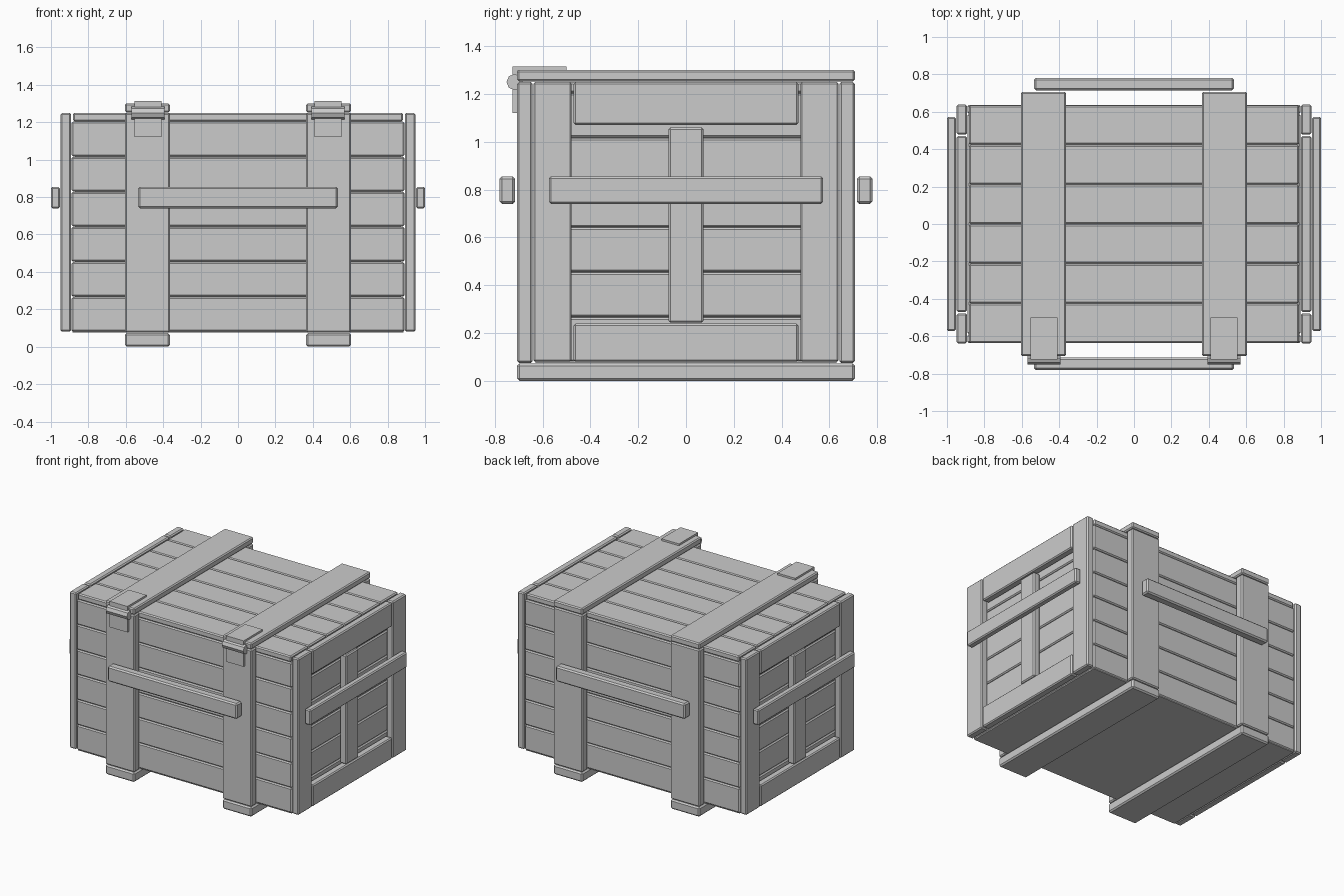
import bpy, math

if "Cube" in bpy.data.objects:
    bpy.data.objects.remove(bpy.data.objects["Cube"])


def box(name, x, y, z, bevel=0.008):
    """Bevelled board spanning the (min, max) ranges x, y, z."""
    bpy.ops.mesh.primitive_cube_add(size=1)
    ob = bpy.context.object
    ob.name = name
    for v in ob.data.vertices:
        for i, (a, b) in enumerate((x, y, z)):
            v.co[i] = a if v.co[i] < 0 else b
    if bevel:
        m = ob.modifiers.new("Bevel", 'BEVEL')
        m.width = bevel
        m.segments = 1
    return ob


def span(s, a, b):
    """Range a..b mirrored to side s."""
    return (a, b) if s > 0 else (-b, -a)


# closed core behind the plank seams, with a plain floor
box("crate_core", (-0.872, 0.872), (-0.62, 0.62), (0.09, 1.235), 0)
box("floor_panel", (-0.885, 0.885), (-0.63, 0.63), (0.075, 0.10), 0)

# wall planks, six rows
row = 1.125 / 6
for i in range(6):
    z = (0.08 + i * row, 0.08 + (i + 1) * row - 0.002)
    for s in (-1, 1):
        box("long_wall_plank", (-0.89, 0.89), span(s, 0.59, 0.637), z)
        box("end_wall_plank", span(s, 0.845, 0.89), (-0.589, 0.589), z)

# lid planks
w = 1.272 / 6
for i in range(6):
    y = -0.636 + i * w
    box("lid_plank", (-0.882, 0.882), (y, y + w - 0.002), (1.205, 1.25))

# end frames
for s in (-1, 1):
    x = span(s, 0.893, 0.948)
    for t in (-1, 1):
        box("corner_post", x, span(t, 0.478, 0.639), (0.08, 1.25))
    box("end_top_rail", x, (-0.47, 0.47), (1.07, 1.25))
    box("end_bottom_rail", x, (-0.47, 0.47), (0.08, 0.24))
    box("end_centre_post", x, (-0.073, 0.073), (0.243, 1.06))
    box("end_handle", span(s, 0.953, 1.0), (-0.573, 0.573), (0.74, 0.855))

# straps running round the crate, and long handles
for s in (-1, 1):
    x = span(s, 0.364, 0.605)
    box("foot_batten", x, (-0.707, 0.707), (0.0, 0.072), 0.01)
    box("lid_batten", x, (-0.707, 0.707), (1.253, 1.30))
    for t in (-1, 1):
        box("wall_batten", x, span(t, 0.642, 0.706), (0.075, 1.25))
for t in (-1, 1):
    box("long_handle", (-0.535, 0.535), span(t, 0.715, 0.78), (0.74, 0.855), 0.01)

# hinges on the front edge
for s in (-1, 1):
    x = span(s, 0.408, 0.554)
    box("hinge_top_leaf", x, (-0.725, -0.50), (1.298, 1.314), 0)
    box("hinge_front_leaf", x, (-0.725, -0.704), (1.12, 1.314), 0)
    bpy.ops.mesh.primitive_cylinder_add(
        vertices=8, radius=0.034, depth=0.176,
        location=(s * 0.481, -0.717, 1.25), rotation=(0, math.pi / 2, 0))
    knuckle = bpy.context.object
    knuckle.name = "hinge_knuckle"
